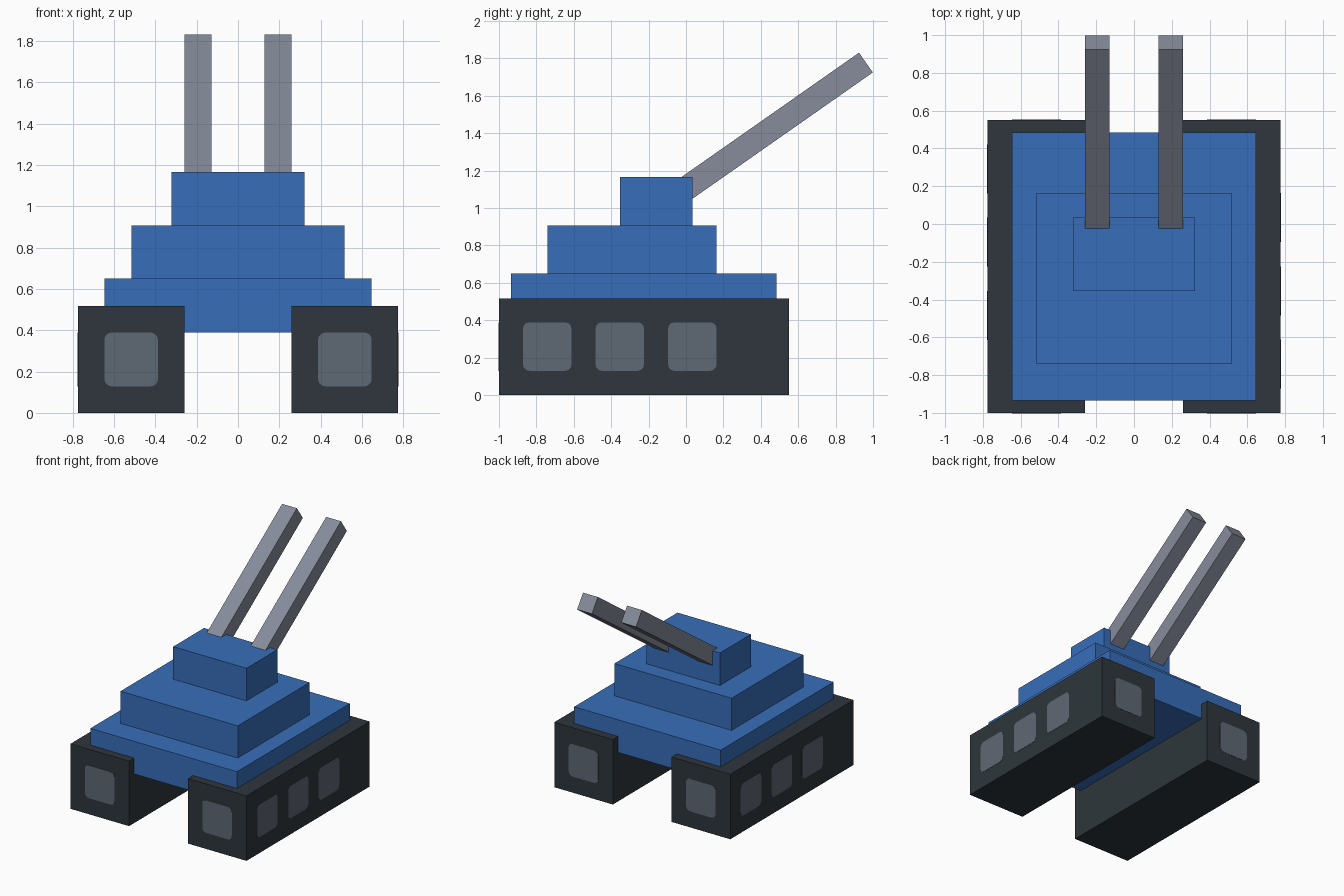
import bpy, bmesh, math
from mathutils import Vector, Matrix

cube = bpy.data.objects.get("Cube")
if cube:
    bpy.data.objects.remove(cube, do_unlink=True)


def material(name, rgb):
    linear = [((c / 255 + 0.055) / 1.055) ** 2.4 for c in rgb] + [1]
    mat = bpy.data.materials.new(name)
    mat.use_nodes = True
    mat.diffuse_color = linear
    mat.node_tree.nodes["Principled BSDF"].inputs["Base Color"].default_value = linear
    return mat


BLUE = material("hull blue", (55, 110, 186))
DARK = material("track charcoal", (46, 54, 60))
PANEL = material("panel grey", (95, 104, 116))
STEEL = material("barrel grey", (134, 140, 155))


def box(name, center, size, mat, tilt=0, round_axis=None):
    """Box with an optional tilt about x; round_axis rounds the edges along that axis."""
    bm = bmesh.new()
    bmesh.ops.create_cube(bm, size=1)
    bmesh.ops.scale(bm, vec=size, verts=bm.verts)
    if round_axis is not None:
        edges = [e for e in bm.edges
                 if abs((e.verts[0].co - e.verts[1].co).normalized()[round_axis]) > 0.9]
        bmesh.ops.bevel(bm, geom=edges, offset=0.035, segments=3,
                        profile=0.5, affect='EDGES')
    bm.transform(Matrix.Translation(center) @ Matrix.Rotation(tilt, 4, 'X'))
    mesh = bpy.data.meshes.new(name)
    bm.to_mesh(mesh)
    bm.free()
    mesh.materials.append(mat)
    obj = bpy.data.objects.new(name, mesh)
    bpy.context.collection.objects.link(obj)
    return obj


# Stepped body
box("hull", (0, -0.225, 0.52), (1.29, 1.42, 0.26), BLUE)
box("upper_deck", (0, -0.288, 0.776), (1.032, 0.904, 0.26), BLUE)
box("turret", (0, -0.16, 1.035), (0.645, 0.388, 0.26), BLUE)

TRACK_Y, TRACK_LEN, TRACK_W, TRACK_H = -0.225, 1.55, 0.516, 0.517
PLATE, THIN = 0.26, 0.004
ANGLE = math.radians(35)
BARREL_LEN = 1.29
muzzle = Vector((0, 0.962, 1.777))
aim = Vector((0, math.cos(ANGLE), math.sin(ANGLE)))

for side, label in ((1, "left"), (-1, "right")):
    # Track block
    x = side * 0.517
    mid = TRACK_H / 2
    box(label + "_track", (x, TRACK_Y, mid), (TRACK_W, TRACK_LEN, TRACK_H), DARK)

    # Outer side panels: the two tracks are half-turn copies of each other
    for i, offset in enumerate((-0.517, -0.129, 0.259)):
        box(f"{label}_side_panel_{i + 1}",
            (x + side * TRACK_W / 2, TRACK_Y + side * offset, mid),
            (THIN, PLATE, PLATE), PANEL, round_axis=0)

    # End panels
    for end, end_label in ((-1, "front"), (1, "back")):
        box(f"{label}_{end_label}_panel", (x, TRACK_Y + end * TRACK_LEN / 2, mid),
            (PLATE, THIN, PLATE), PANEL, round_axis=1)

    # Raised gun barrel, its root sunk in the turret
    center = muzzle - aim * BARREL_LEN / 2
    center.x = side * 0.194
    box(label + "_barrel", center, (0.13, BARREL_LEN, 0.129), STEEL, tilt=ANGLE)
